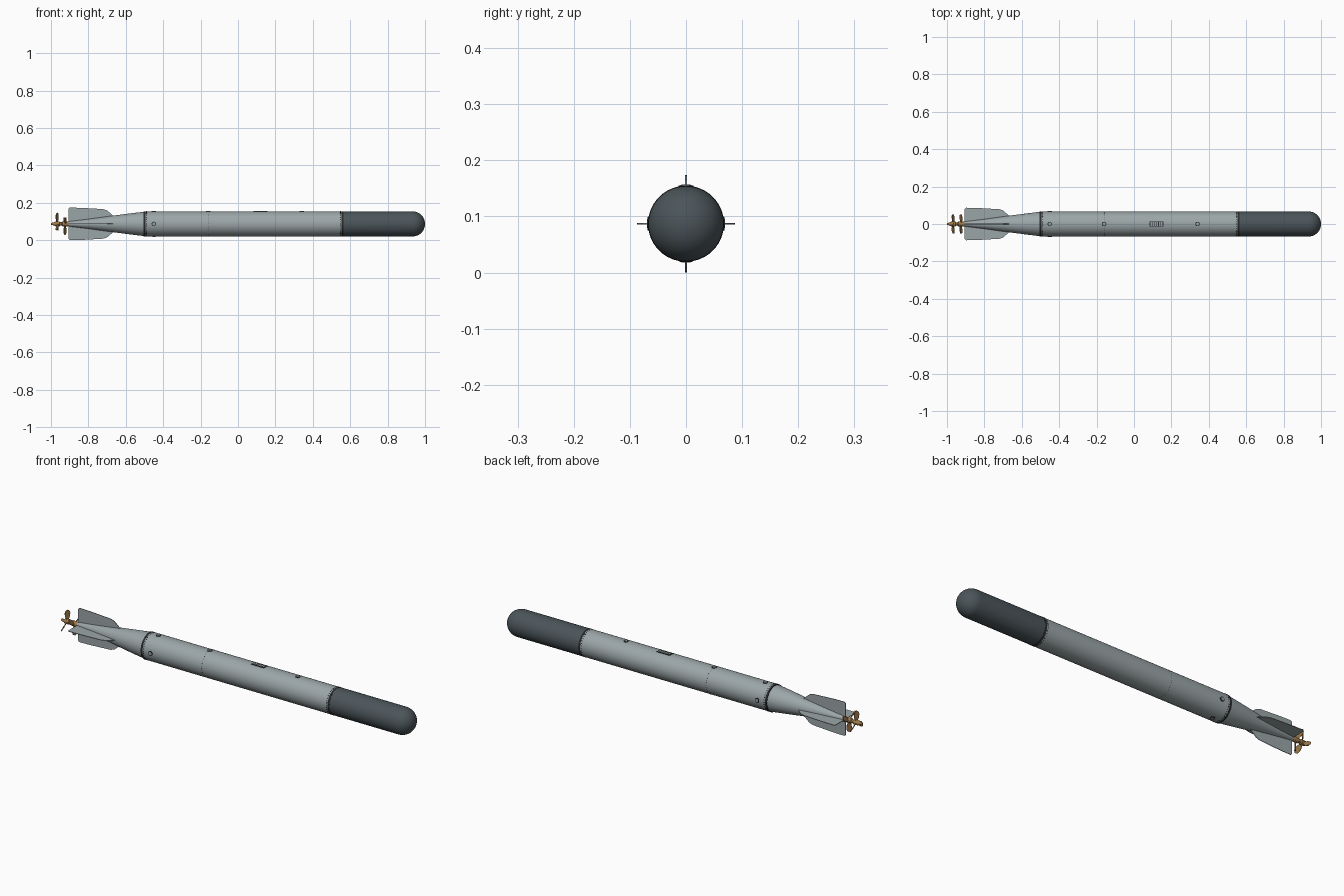
import bpy, bmesh, math
from mathutils import Matrix, Vector

cube = bpy.data.objects.get("Cube")
if cube:
    bpy.data.objects.remove(cube, do_unlink=True)

AXIS_Z, R = 0.087, 0.067


def material(name, rgb, metallic=0.0):
    m = bpy.data.materials.new(name)
    m.use_nodes = True
    m.diffuse_color = (*rgb, 1)
    bsdf = m.node_tree.nodes["Principled BSDF"]
    bsdf.inputs["Base Color"].default_value = (*rgb, 1)
    bsdf.inputs["Metallic"].default_value = metallic
    return m


GREY = material("hull grey", (0.33, 0.38, 0.39))
DARK = material("nose dark grey", (0.07, 0.09, 0.10))
BLACK = material("seam black", (0.02, 0.022, 0.024))
BRONZE = material("propeller bronze", (0.35, 0.20, 0.07))


def finish(name, bm, mat):
    """Turn a mesh built around the x axis into a smooth-shaded object."""
    bmesh.ops.recalc_face_normals(bm, faces=bm.faces)
    mesh = bpy.data.meshes.new(name)
    bm.to_mesh(mesh)
    bm.free()
    mesh.materials.append(mat)
    ob = bpy.data.objects.new(name, mesh)
    ob.location.z = AXIS_Z
    bpy.context.collection.objects.link(ob)
    bpy.ops.object.select_all(action='DESELECT')
    ob.select_set(True)
    bpy.context.view_layer.objects.active = ob
    bpy.ops.object.shade_smooth_by_angle(angle=math.radians(30))
    return ob


def lathe(name, profile, mat, steps=64):
    """Spin (x, radius) points around the x axis."""
    bm = bmesh.new()
    vs = [bm.verts.new((x, 0, r)) for x, r in profile]
    edges = [bm.edges.new(p) for p in zip(vs, vs[1:])]
    bmesh.ops.spin(bm, geom=vs + edges, cent=(0, 0, 0), axis=(1, 0, 0),
                   angle=math.tau, steps=steps, use_merge=True)
    bmesh.ops.remove_doubles(bm, verts=bm.verts, dist=1e-5)
    return finish(name, bm, mat)


def around(angle):
    """Rotation about the x axis; zero points up."""
    return Matrix.Rotation(angle, 4, 'X')


def studs(name, places, radius, height, mat, sides=10):
    """Short round studs standing on the hull at (x, angle, hull radius)."""
    bm = bmesh.new()
    for x, angle, r in places:
        bmesh.ops.create_cone(bm, cap_ends=True, segments=sides, radius1=radius,
                              radius2=radius, depth=height,
                              matrix=around(angle) @ Matrix.Translation((x, 0, r)))
    return finish(name, bm, mat)


def slab(bm, outline, thickness, matrix):
    """Extrude an (x, z) outline symmetrically in y."""
    vs = [bm.verts.new((x, -thickness / 2, z)) for x, z in outline]
    face = bm.faces.new(vs)
    out = bmesh.ops.extrude_face_region(bm, geom=[face])
    new = [v for v in out["geom"] if isinstance(v, bmesh.types.BMVert)]
    bmesh.ops.translate(bm, verts=new, vec=(0, thickness, 0))
    bmesh.ops.transform(bm, matrix=matrix, verts=vs + new)


# Hull: mid section, rounded nose and tapering tail
lathe("mid_hull", [(-0.497, 0), (-0.497, R), (0.556, R), (0.556, 0)], GREY)
arc = [(0.933 + R * math.sin(a), R * math.cos(a))
       for a in (math.pi / 2 * i / 14 for i in range(15))]
lathe("nose", [(0.562, 0), (0.562, R)] + arc, DARK)
lathe("tail_cone", [(-0.905, 0), (-0.905, 0.013), (-0.80, 0.026), (-0.67, 0.044),
                    (-0.57, 0.057), (-0.502, 0.065), (-0.502, 0)], GREY)

# Joint bands with their screws
for name, x in (("nose_band", 0.559), ("tail_band", -0.5)):
    lathe(name, [(x - 0.005, 0.05), (x - 0.005, R + 0.0006),
                 (x + 0.005, R + 0.0006), (x + 0.005, 0.05)], BLACK)
ring = [math.tau * i / 36 for i in range(36)]
studs("joint_screws", [(x, a, R) for x in (0.548, -0.489) for a in ring],
      0.0028, 0.0014, BLACK, 8)
studs("seam_screws", [(-0.16, a, R) for a in ring], 0.0018, 0.0012, BLACK, 6)

# Round ports: dark rim with a grey cap
ports = [(x, 0, R) for x in (-0.16, 0.34)]
ports += [(-0.45, math.pi / 2 * i, R) for i in range(4)]
studs("port_rims", ports, 0.012, 0.003, BLACK, 20)
studs("port_caps", ports, 0.008, 0.005, GREY, 20)

# Top hatch: dark frame with a grey ribbed cover
bm = bmesh.new()
slab(bm, [(0.083, R - 0.006), (0.157, R - 0.006), (0.157, R + 0.001), (0.083, R + 0.001)],
     0.026, Matrix())
finish("hatch_frame", bm, BLACK)
bm = bmesh.new()
for i in range(6):
    bmesh.ops.create_cube(bm, size=1, matrix=Matrix.Translation((0.0925 + i * 0.011, 0, R))
                          @ Matrix.Diagonal((0.008, 0.019, 0.004, 1)))
finish("hatch_ribs", bm, GREY)

# Four clipped tail fins
fin = [(-0.905, 0.008), (-0.905, 0.081), (-0.899, 0.087), (-0.84, 0.086), (-0.72, 0.079),
       (-0.70, 0.072), (-0.665, 0.042), (-0.665, 0.03)]
bm = bmesh.new()
for i in range(4):
    slab(bm, fin, 0.003, around(math.pi / 2 * i))
finish("tail_fins", bm, GREY)

# Propeller shaft and hubs
lathe("propeller_shaft", [(-1.0, 0), (-1.0, 0.005), (-0.985, 0.008), (-0.978, 0.012),
                          (-0.955, 0.013), (-0.951, 0.009), (-0.943, 0.009),
                          (-0.939, 0.013), (-0.912, 0.013), (-0.904, 0.012),
                          (-0.904, 0)], BRONZE, 32)

# Two contra-rotating propellers with three twisted blades each
blade = [(-0.005, 0.008), (-0.012, 0.025), (-0.014, 0.042), (-0.010, 0.054), (0, 0.060),
         (0.010, 0.054), (0.014, 0.042), (0.012, 0.025), (0.005, 0.008)]
for name, x, start, pitch in (("rear_propeller", -0.967, 0, 60),
                              ("front_propeller", -0.925, math.pi, -60)):
    bm = bmesh.new()
    for i in range(3):
        slab(bm, blade, 0.003, Matrix.Translation((x, 0, 0))
             @ around(start + math.tau * i / 3)
             @ Matrix.Rotation(math.radians(pitch), 4, 'Z'))
    finish(name, bm, BRONZE)
